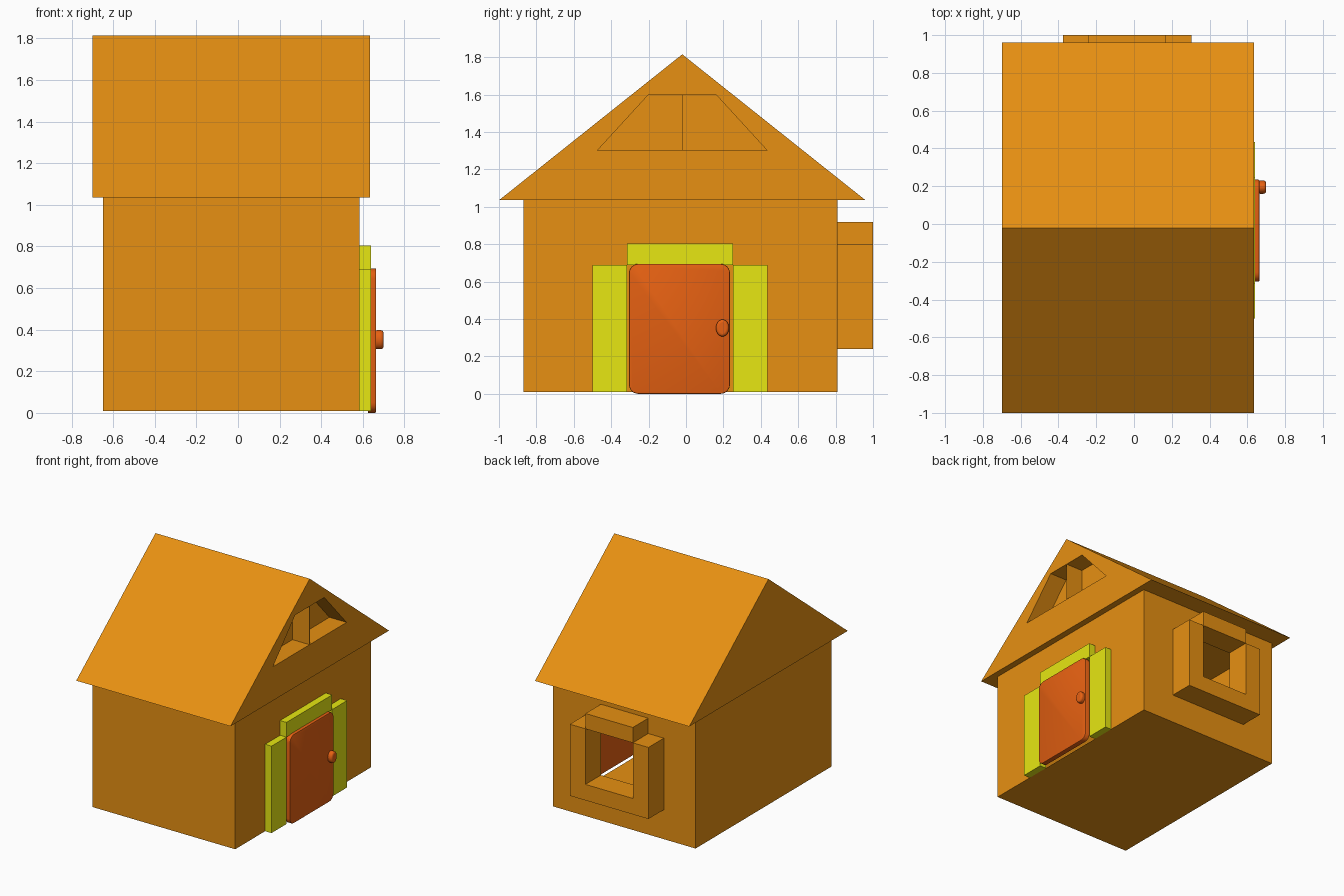
import bpy, bmesh
from math import pi
from mathutils import Vector

if "Cube" in bpy.data.objects:
    bpy.data.objects.remove(bpy.data.objects["Cube"])


def material(name, rgb):
    m = bpy.data.materials.new(name)
    m.diffuse_color = (*rgb, 1)
    m.use_nodes = True
    m.node_tree.nodes["Principled BSDF"].inputs["Base Color"].default_value = m.diffuse_color
    return m


ORANGE = material("orange", (0.8, 0.28, 0.006))
YELLOW = material("yellow", (0.8, 0.8, 0.006))
RED = material("red_orange", (0.8, 0.12, 0.006))


def finish(name, bm, mat, recalc=True):
    if recalc:
        bmesh.ops.recalc_face_normals(bm, faces=bm.faces)
    me = bpy.data.meshes.new(name)
    bm.to_mesh(me)
    bm.free()
    me.materials.append(mat)
    ob = bpy.data.objects.new(name, me)
    bpy.context.collection.objects.link(ob)
    return ob


def prism(name, pts, a, b, axis, mat):
    """Extrude a 2D profile along x (profile in y,z) or y (profile in x,z)."""
    bm = bmesh.new()
    co = (lambda p: (a, p[0], p[1])) if axis == 'x' else (lambda p: (p[0], a, p[1]))
    face = bm.faces.new([bm.verts.new(co(p)) for p in pts])
    new = bmesh.ops.extrude_face_region(bm, geom=[face])['geom']
    move = Vector((b - a, 0, 0) if axis == 'x' else (0, b - a, 0))
    bmesh.ops.translate(bm, vec=move, verts=[g for g in new if isinstance(g, bmesh.types.BMVert)])
    return finish(name, bm, mat)


def rect(u0, u1, v0, v1):
    return [(u0, v0), (u1, v0), (u1, v1), (u0, v1)]


# Hollow house body: thin walls with a doorway and a window opening
X0, X1, Y0, Y1, Z0, Z1 = -0.65, 0.585, -0.87, 0.81, 0.01, 1.035
DY0, DY1, DZ = -0.315, 0.25, 0.69
WX0, WX1, WZ0, WZ1 = -0.24, 0.17, 0.365, 0.80
bm = bmesh.new()


def face(pts):
    bm.faces.new([bm.verts.new(p) for p in pts])


face([(x, y, Z0) for x, y in rect(X0, X1, Y0, Y1)])
face([(x, Y0, z) for x, z in rect(X0, X1, Z0, Z1)])
face([(X0, y, z) for y, z in rect(Y0, Y1, Z0, Z1)])
for r in [(Y0, DY0, Z0, DZ), (DY1, Y1, Z0, DZ), (Y0, Y1, DZ, Z1)]:
    face([(X1, y, z) for y, z in rect(*r)])
for r in [(X0, WX0, WZ0, WZ1), (WX1, X1, WZ0, WZ1), (X0, X1, Z0, WZ0), (X0, X1, WZ1, Z1)]:
    face([(x, Y1, z) for x, z in rect(*r)])
# point every wall outwards
mid = Vector((0, 0, 0.5))
bm.normal_update()
for f in bm.faces:
    if f.normal.dot(f.calc_center_median() - mid) < 0:
        f.normal_flip()
bmesh.ops.remove_doubles(bm, verts=bm.verts, dist=0.0005)
finish("house_walls", bm, ORANGE, recalc=False)

# Gabled roof with a recessed attic window
roof = prism("roof", [(-1.0, 1.035), (0.96, 1.035), (-0.02, 1.815)], -0.70, 0.635, 'x', ORANGE)
cutter = prism("attic_cutter", [(-0.475, 1.3), (0.435, 1.3), (0.16, 1.6), (-0.2, 1.6)],
               0.487, 0.75, 'x', ORANGE)
cutter.hide_render = True
mod = roof.modifiers.new("attic_recess", 'BOOLEAN')
mod.operation = 'DIFFERENCE'
mod.solver = 'EXACT'
mod.object = cutter
bpy.context.view_layer.objects.active = roof
bpy.ops.object.modifier_apply(modifier=mod.name)
bpy.data.objects.remove(cutter)
prism("attic_divider", rect(-0.022, -0.018, 1.3, 1.6), 0.487, 0.634, 'x', ORANGE)

# Door surround
prism("door_post_left", rect(-0.50, DY0, Z0, DZ), X1, 0.64, 'x', YELLOW)
prism("door_post_right", rect(DY1, 0.435, Z0, DZ), X1, 0.64, 'x', YELLOW)
prism("door_lintel", rect(DY0, DY1, DZ, 0.805), X1, 0.64, 'x', YELLOW)

# Door panel with rounded corners and softened rim
door = prism("door", rect(-0.305, 0.235, 0.0, 0.695), 0.625, 0.664, 'x', RED)
bm = bmesh.new()
bm.from_mesh(door.data)
corners = [e for e in bm.edges if abs(e.verts[0].co.x - e.verts[1].co.x) > 0.01]
bmesh.ops.bevel(bm, geom=corners, offset=0.05, segments=6, profile=0.5, affect='EDGES')
rim = [e for e in bm.edges if all(v.co.x > 0.66 for v in e.verts)]
bmesh.ops.bevel(bm, geom=rim, offset=0.006, segments=2, profile=0.5, affect='EDGES')
bm.to_mesh(door.data)
bm.free()

# Oval door knob
bpy.ops.mesh.primitive_cylinder_add(vertices=24, radius=0.035, depth=0.045,
                                    location=(0.6775, 0.195, 0.352), rotation=(0, pi / 2, 0))
knob = bpy.context.object
knob.name = "door_knob"
knob.scale = (1.3, 1, 1)
bpy.ops.object.transform_apply(location=False, rotation=True, scale=True)
knob.data.materials.append(RED)
bev = knob.modifiers.new("round", 'BEVEL')
bev.width = 0.014
bev.segments = 4
for ob in (door, knob):
    bpy.ops.object.select_all(action='DESELECT')
    ob.select_set(True)
    bpy.context.view_layer.objects.active = ob
    bpy.ops.object.shade_smooth_by_angle()

# Protruding window frame: U-shaped sill and sides, with a raised head piece
prism("window_sill_and_sides",
      [(-0.375, 0.24), (0.305, 0.24), (0.305, WZ1), (WX1, WZ1),
       (WX1, WZ0), (WX0, WZ0), (WX0, WZ1), (-0.375, WZ1)], Y1, 1.0, 'y', ORANGE)
prism("window_head", rect(WX0, WX1, WZ1, 0.92), Y1, 1.0, 'y', ORANGE)
